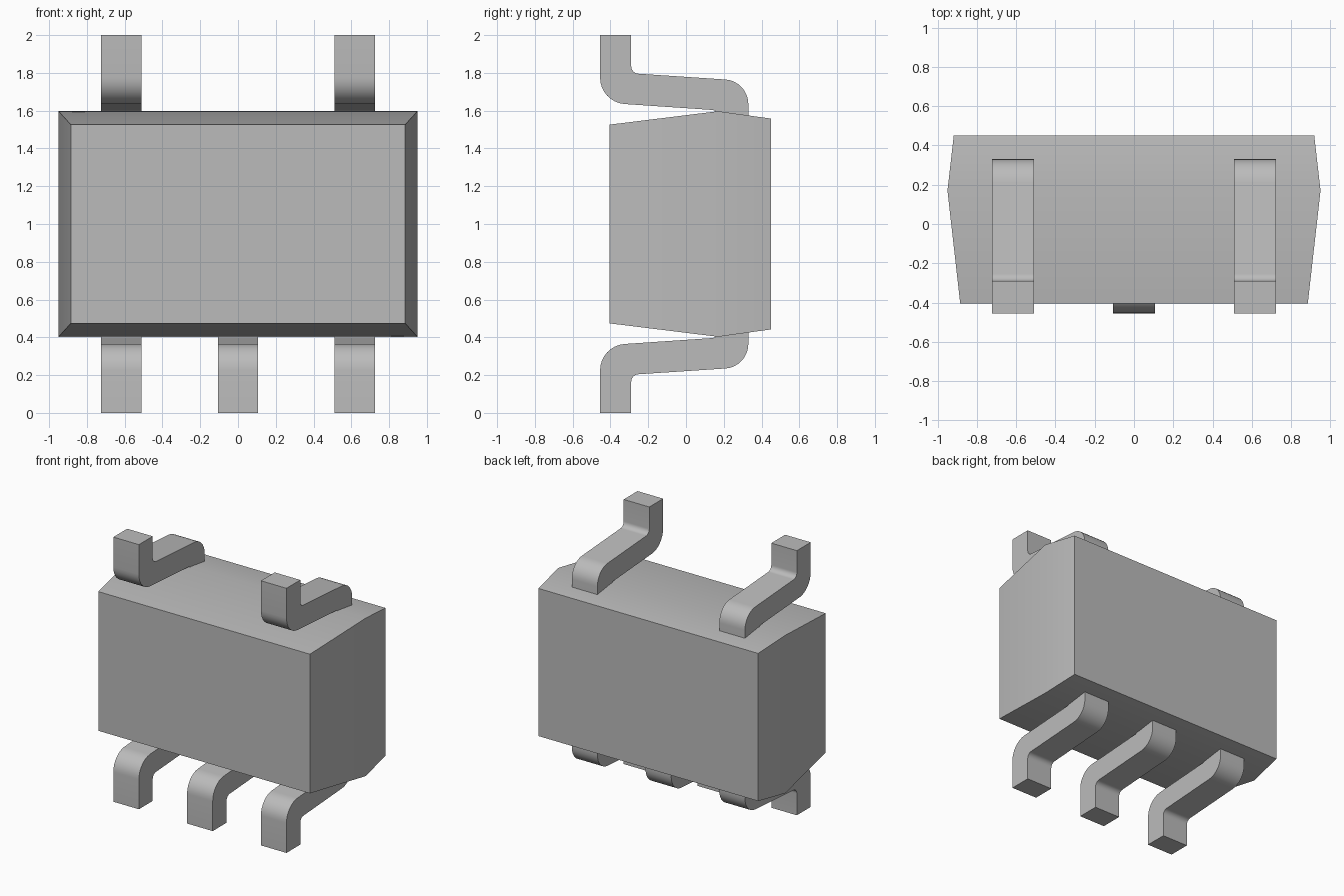
import bpy, bmesh, math
from mathutils import Vector

cube = bpy.data.objects.get("Cube")
if cube:
    bpy.data.objects.remove(cube)

# One plain grey for the whole component
grey = bpy.data.materials.new("plain grey")
grey.use_nodes = True
colour = (0.5, 0.5, 0.5, 1)
grey.diffuse_color = colour
grey.node_tree.nodes["Principled BSDF"].inputs["Base Color"].default_value = colour


def finish(bm, name):
    bmesh.ops.recalc_face_normals(bm, faces=bm.faces)
    mesh = bpy.data.meshes.new(name)
    bm.to_mesh(mesh)
    bm.free()
    mesh.materials.append(grey)
    obj = bpy.data.objects.new(name, mesh)
    bpy.context.collection.objects.link(obj)
    bpy.ops.object.select_all(action='DESELECT')
    obj.select_set(True)
    bpy.context.view_layer.objects.active = obj
    bpy.ops.object.shade_smooth_by_angle(angle=math.radians(30))
    return obj


def rounded(corners, steps=8):
    """Outline with a circular fillet at every corner (y, z, radius)."""
    pts = []
    for i, (y, z, r) in enumerate(corners):
        p = Vector((y, z))
        if r == 0:
            pts.append(p)
            continue
        a = (Vector(corners[i - 1][:2]) - p).normalized()
        b = (Vector(corners[(i + 1) % len(corners)][:2]) - p).normalized()
        half = a.angle(b) / 2
        centre = p + (a + b).normalized() * (r / math.sin(half))
        start = p + a * (r / math.tan(half)) - centre
        end = p + b * (r / math.tan(half)) - centre
        sweep = start.angle(end)
        for k in range(steps + 1):
            t = k / steps
            pts.append(centre + (start * math.sin((1 - t) * sweep)
                                 + end * math.sin(t * sweep)) / math.sin(sweep))
    return pts


# Body: rectangular sections lofted from front to back
bm = bmesh.new()
rings = []
for y, hx, hz in ((-0.405, 0.885, 0.526), (0.17, 0.95, 0.597), (0.45, 0.918, 0.558)):
    rings.append([bm.verts.new((sx * hx, y, 1 + sz * hz))
                  for sx, sz in ((-1, -1), (1, -1), (1, 1), (-1, 1))])
for a, b in zip(rings, rings[1:]):
    for i in range(4):
        j = (i + 1) % 4
        bm.faces.new((a[i], a[j], b[j], b[i]))
bm.faces.new(rings[0])
bm.faces.new(rings[-1])
finish(bm, "body")

# Leads: bent strip profile, mirrored for the upper row
PROFILE = rounded([(-0.455, 0, 0), (-0.455, 0.356, 0.14), (0.167, 0.398, 0.03),
                   (0.167, 0.5, 0), (0.33, 0.5, 0), (0.33, 0.243, 0.13),
                   (-0.29, 0.202, 0.04), (-0.29, 0, 0)])


def lead(name, x, upper):
    bm = bmesh.new()
    half = 0.107
    face = bm.faces.new([bm.verts.new((x - half, p.x, 2 - p.y if upper else p.y))
                         for p in PROFILE])
    out = bmesh.ops.extrude_face_region(bm, geom=[face])
    moved = [v for v in out["geom"] if isinstance(v, bmesh.types.BMVert)]
    bmesh.ops.translate(bm, verts=moved, vec=(2 * half, 0, 0))
    finish(bm, name)


PITCH = 0.617
for side, x in (("right", -PITCH), ("middle", 0), ("left", PITCH)):
    lead("lower_lead_" + side, x, False)
    if x:
        lead("upper_lead_" + side, x, True)
